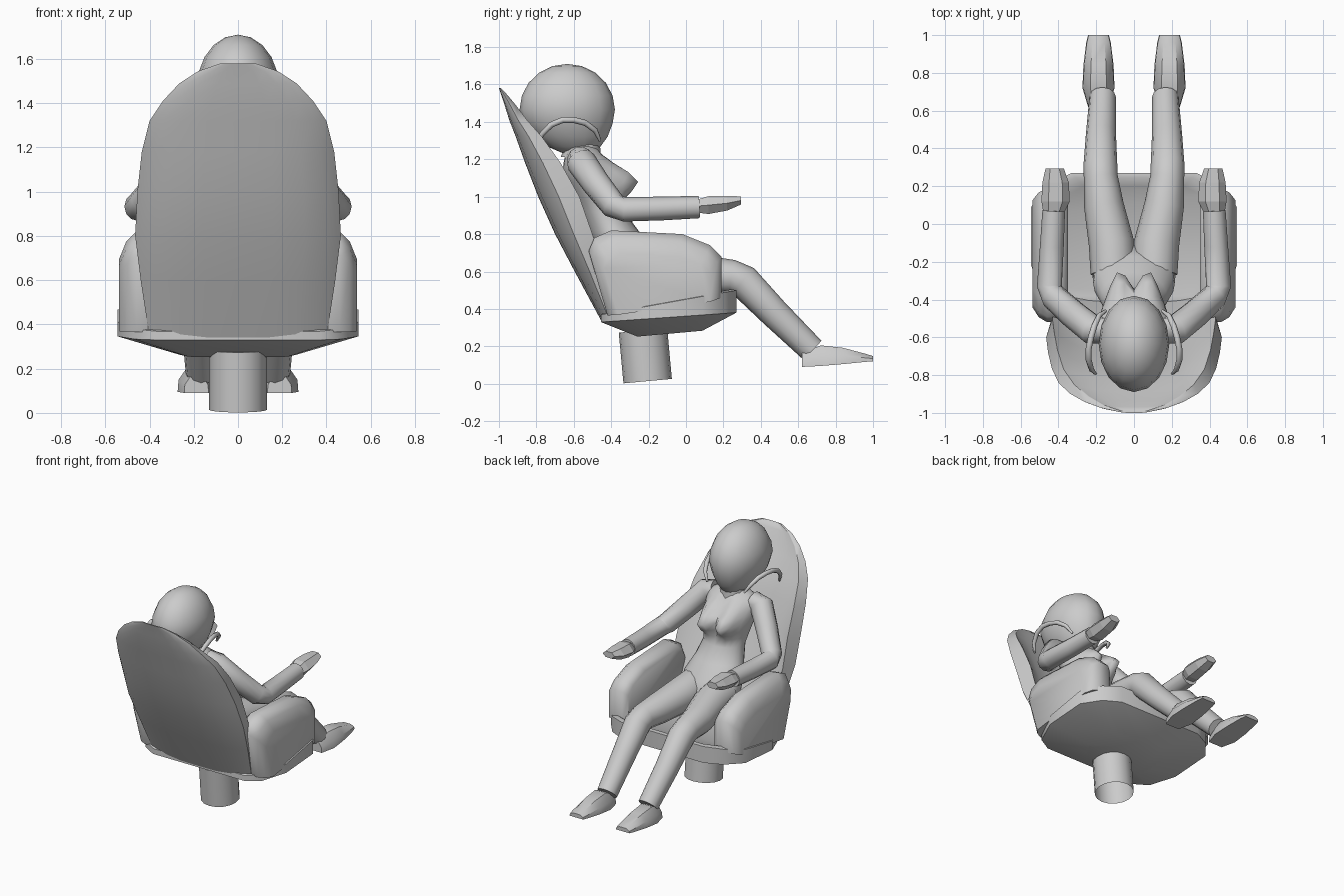
import bpy, bmesh, math
from mathutils import Vector

if "Cube" in bpy.data.objects:
    bpy.data.objects.remove(bpy.data.objects["Cube"])


def finish(name, bm, angle=40, mirror=False, smooth=True):
    bmesh.ops.recalc_face_normals(bm, faces=bm.faces)
    me = bpy.data.meshes.new(name)
    bm.to_mesh(me)
    bm.free()
    ob = bpy.data.objects.new(name, me)
    bpy.context.collection.objects.link(ob)
    if smooth:
        bpy.ops.object.select_all(action='DESELECT')
        ob.select_set(True)
        bpy.context.view_layer.objects.active = ob
        bpy.ops.object.shade_smooth_by_angle(angle=math.radians(angle))
    if mirror:
        ob.modifiers.new("Mirror", 'MIRROR').use_mirror_merge = False
    return ob


def loft(name, rings, caps=(True, True), **kw):
    bm = bmesh.new()
    vs = [[bm.verts.new(p) for p in r] for r in rings]
    n = len(vs[0])
    for a, b in zip(vs, vs[1:]):
        for i in range(n):
            j = (i + 1) % n
            bm.faces.new((a[i], a[j], b[j], b[i]))
    if caps[0]:
        bm.faces.new(vs[0])
    if caps[1]:
        bm.faces.new(vs[-1])
    return finish(name, bm, **kw)


def tube(name, pts, radii, n=12, caps=(True, True), **kw):
    pts = [Vector(p) for p in pts]
    rings = []
    for i, p in enumerate(pts):
        d = (pts[min(i + 1, len(pts) - 1)] - pts[max(i - 1, 0)]).normalized()
        u = (Vector((1, 0, 0)) - d * d.x).normalized()
        v = d.cross(u)
        rings.append([p + radii[i] * (u * math.cos(a) + v * math.sin(a))
                      for a in (2 * math.pi * k / n for k in range(n))])
    return loft(name, rings, caps, **kw)


# Curved backrest shell: z, half width, back y, wrap depth
levels = [(.34, .40, -.455, .09), (.6, .44, -.595, .16), (.8, .465, -.70, .20),
          (1.0, .455, -.79, .22), (1.18, .435, -.86, .19), (1.32, .40, -.91, .14),
          (1.41, .34, -.945, .095), (1.49, .265, -.97, .06), (1.545, .18, -.988, .032), (1.58, .08, -1.0, .012)]
rings = []
for z, w, yb, d in levels:
    th = min(.1, d * .6)
    s_list = [-1, -.96, -.85, -.65, -.35, 0, .35, .65, .85, .96, 1]
    outer = [(w * s, yb + d * .5 * abs(s) ** 4, z) for s in s_list]
    inner = [(w * .93 * s, yb + th + (d - th) * abs(s) ** 3, z) for s in reversed(s_list)]
    rings.append(outer + inner)
loft("seat_backrest", rings, angle=60)

# Tilted seat pan
half = [(.33, .27), (.45, .21), (.545, .09), (.545, -.22), (.47, -.40), (.37, -.455)]
outline = half + [(-x, y) for x, y in reversed(half)]


def seat_ring(k, z0, slope):
    return [(x * k, (y + .08) * k - .08, z0 + ((y + .08) * k + .37) * slope) for x, y in outline]


loft("seat_pan", [seat_ring(.48, .235, .09), seat_ring(1, .33, .07), seat_ring(1, .37, .18),
                  seat_ring(.93, .38, .18), seat_ring(.8, .36, .16)], angle=45)

# Padded armrests, side profile lofted across x
prof = [(-.42, .365), (-.52, .71), (-.49, .78), (-.40, .82), (-.02, .80), (.13, .74),
        (.19, .68), (.19, .46)]
rings = [[(x, -.13 + (y + .13) * ky, .38 + (z - .38) * kz) for y, z in prof]
         for x, ky, kz in [(.35, .93, .9), (.385, 1, .98), (.46, 1, 1), (.505, .93, .9), (.537, .80, .72)]]
loft("armrest", rings, mirror=True, angle=50)

# Pedestal, open at the bottom
tube("pedestal", [(0, -.205, .014), (0, -.23, .285)], [.13, .13], n=16, caps=(False, True))

# Torso: z, y, half width, half depth, with a soft bulge at the chest
body = [(.48, -.27, .15, .12), (.60, -.27, .22, .17), (.72, -.32, .215, .15), (.82, -.39, .175, .135),
        (.92, -.445, .15, .115), (.98, -.47, .16, .12), (1.03, -.49, .17, .125), (1.08, -.51, .18, .13),
        (1.13, -.53, .19, .13), (1.18, -.545, .195, .11), (1.225, -.555, .185, .09), (1.27, -.56, .09, .07)]


def torso_point(a, z, y, rx, ry):
    x, dy = rx * math.cos(a), ry * math.sin(a)
    if dy > 0:
        sz = .11 if z > 1.08 else .075
        dy += .145 * math.exp(-((abs(x) - .08) / .065) ** 2 - ((z - 1.08) / sz) ** 2)
    return (x, y + dy, z)


loft("torso", [[torso_point(2 * math.pi * k / 24, *b) for k in range(24)] for b in body], angle=75)

# Neck and head
tube("neck", [(0, -.56, 1.2), (0, -.55, 1.28), (0, -.55, 1.38)], [.11, .09, .09])
bm = bmesh.new()
bmesh.ops.create_uvsphere(bm, u_segments=16, v_segments=10, radius=1)
for v in bm.verts:
    t = max(0, -v.co.z)
    v.co = (v.co.x * (1 - .2 * t) * .187,
            -.635 + .255 * (v.co.y * (1 - .08 * t) + .22 * t * t),
            1.465 + .245 * v.co.z)
finish("head", bm, angle=60)

# Curved strands beside the head
tube("head_strand", [(.15, -.46, 1.30), (.185, -.485, 1.355), (.21, -.54, 1.395), (.228, -.60, 1.41),
                     (.24, -.66, 1.41), (.24, -.72, 1.385), (.225, -.77, 1.335), (.20, -.795, 1.27)],
     [.008, .014, .016, .016, .016, .016, .014, .005], n=8, mirror=True, angle=60)

# Arms
tube("arm", [(.15, -.565, 1.20), (.22, -.56, 1.185), (.32, -.48, 1.07), (.425, -.385, .95),
             (.448, -.33, .933), (.435, -.12, .937), (.425, .07, .945)],
     [.07, .08, .075, .07, .066, .063, .06], mirror=True, angle=50)

# Faceted hands: y, x, z, half width, half height
hand = [(.06, .425, .95, .055, .04), (.12, .415, .955, .075, .055), (.22, .415, .965, .07, .045),
        (.295, .42, .98, .048, .025)]
loft("hand", [[(x + hx * math.cos(a), y, z + hz * math.sin(a))
               for a in (math.pi * k / 3 for k in range(6))] for y, x, z, hx, hz in hand],
     mirror=True, smooth=False)

# Legs
tube("leg", [(.11, -.26, .63), (.12, -.10, .61), (.16, .10, .58), (.176, .25, .572),
             (.178, .305, .55), (.175, .47, .38), (.166, .675, .18)],
     [.12, .12, .105, .09, .09, .08, .07], mirror=True, angle=50)

# Faceted shoes: y, bottom z, top z, half width
shoe = [(.62, .09, .165, .055), (.72, .095, .205, .085), (.84, .105, .192, .08), (.96, .117, .16, .065),
        (1.0, .12, .148, .055)]
loft("shoe", [[(.188 + sx * w * k, y, z) for sx, k, z in
               [(-1, 1, b), (1, 1, b), (1, .95, (b + t) / 2), (1, .5, t), (-1, .5, t), (-1, .95, (b + t) / 2)]]
              for y, b, t, w in shoe], mirror=True, angle=35)
